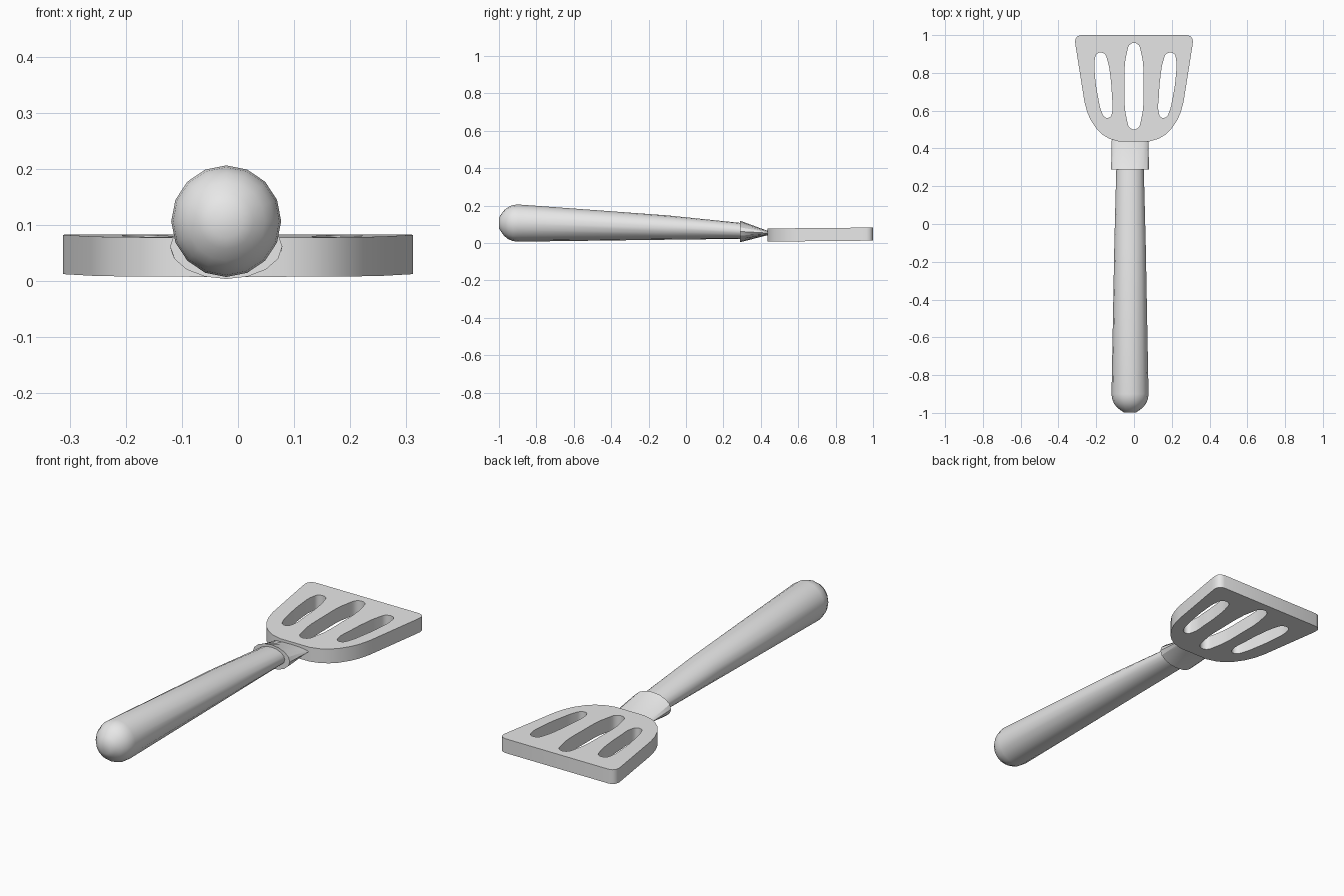
import bpy, bmesh, math
from mathutils import Vector

cube = bpy.data.objects.get("Cube")
if cube:
    bpy.data.objects.remove(cube, do_unlink=True)

GREY = (0.8, 0.8, 0.8, 1)
mat = bpy.data.materials.new("plain grey")
mat.use_nodes = True
mat.diffuse_color = GREY
mat.node_tree.nodes["Principled BSDF"].inputs["Base Color"].default_value = GREY
AXIS_X = -0.021  # handle axis sits slightly off centre


def add_object(name, mesh, angle):
    obj = bpy.data.objects.new(name, mesh)
    bpy.context.collection.objects.link(obj)
    mesh.materials.clear()
    mesh.materials.append(mat)
    bpy.ops.object.select_all(action='DESELECT')
    obj.select_set(True)
    bpy.context.view_layer.objects.active = obj
    bpy.ops.object.shade_smooth_by_angle(angle=math.radians(angle))
    return obj


def loft(name, rings, sides=16, angle=40):
    """Skin elliptical rings given as (y, centre z, half width, half height)."""
    bm = bmesh.new()
    loops = []
    for y, z, rx, rz in rings:
        loops.append([bm.verts.new((AXIS_X + rx * math.sin(a), y, z + rz * math.cos(a)))
                      for a in (2 * math.pi * i / sides for i in range(sides))])
    for a, b in zip(loops, loops[1:]):
        for i in range(sides):
            j = (i + 1) % sides
            bm.faces.new((a[i], a[j], b[j], b[i]))
    bm.faces.new(loops[0])
    bm.faces.new(loops[-1])
    bmesh.ops.recalc_face_normals(bm, faces=bm.faces)
    mesh = bpy.data.meshes.new(name)
    bm.to_mesh(mesh)
    bm.free()
    return add_object(name, mesh, angle)


# Handle: rounded butt, tapering towards the collar
butt = []
for i in range(1, 7):
    t = math.radians(90 * i / 6)
    butt.append((-0.9 - 0.1 * math.cos(t), 0.107, 0.098 * math.sin(t), 0.0995 * math.sin(t)))
butt[0] = (-0.999, 0.107, 0.03, 0.03)
loft("handle", butt + [(-0.1, 0.083, 0.083, 0.065), (0.32, 0.064, 0.072, 0.041)])

# Collar: oval socket flattening into the blade
loft("collar", [(0.288, 0.062, 0.1, 0.058), (0.435, 0.054, 0.098, 0.012),
                (0.455, 0.053, 0.094, 0.011)], angle=30)

# Blade: flat outline with three slots
curve = bpy.data.curves.new("blade_outline", 'CURVE')
curve.dimensions = '2D'
curve.fill_mode = 'BOTH'
curve.extrude = 0.035
curve.resolution_u = 4


def add_loop(points, kind):
    s = curve.splines.new(kind)
    pts = s.bezier_points if kind == 'BEZIER' else s.points
    pts.add(len(points) - 1)
    for p, (x, y) in zip(pts, points):
        if kind == 'BEZIER':
            p.co = (x, y, 0)
            p.handle_left_type = p.handle_right_type = 'AUTO'
        else:
            p.co = (x, y, 0, 1)
    s.use_cyclic_u = True


half = [(0.28, 1.0), (0.298, 0.995), (0.309, 0.982), (0.312, 0.965), (0.308, 0.935),
        (0.262, 0.645), (0.247, 0.59), (0.228, 0.548), (0.195, 0.5), (0.165, 0.472),
        (0.13, 0.451), (0.08, 0.437)]
add_loop(half + [(-x, y) for x, y in reversed(half)], 'POLY')

mid = [(0.018, 0.953), (0.036, 0.915), (0.05, 0.73), (0.036, 0.545), (0.018, 0.506)]
add_loop(mid + [(-x, y) for x, y in reversed(mid)], 'BEZIER')

side = [(-0.195, 0.902), (-0.158, 0.902), (-0.142, 0.87), (-0.125, 0.78), (-0.117, 0.68),
        (-0.117, 0.585), (-0.13, 0.564), (-0.155, 0.566), (-0.17, 0.59),
        (-0.19, 0.67), (-0.207, 0.79), (-0.207, 0.875)]
add_loop(side, 'BEZIER')
add_loop([(0.015 - x, y) for x, y in side], 'BEZIER')

outline = bpy.data.objects.new("blade_outline", curve)
bpy.context.collection.objects.link(outline)
bpy.context.view_layer.update()
mesh = bpy.data.meshes.new_from_object(
    outline.evaluated_get(bpy.context.evaluated_depsgraph_get()))
mesh.name = "blade"
bpy.data.objects.remove(outline, do_unlink=True)

bm = bmesh.new()
bm.from_mesh(mesh)
bmesh.ops.remove_doubles(bm, verts=bm.verts, dist=0.0005)
bmesh.ops.recalc_face_normals(bm, faces=bm.faces)
# Slight rise towards the tip
for v in bm.verts:
    v.co += Vector((0, 0, 0.043 + 0.009 * (v.co.y - 0.44)))
bm.to_mesh(mesh)
bm.free()
add_object("blade", mesh, 35)
